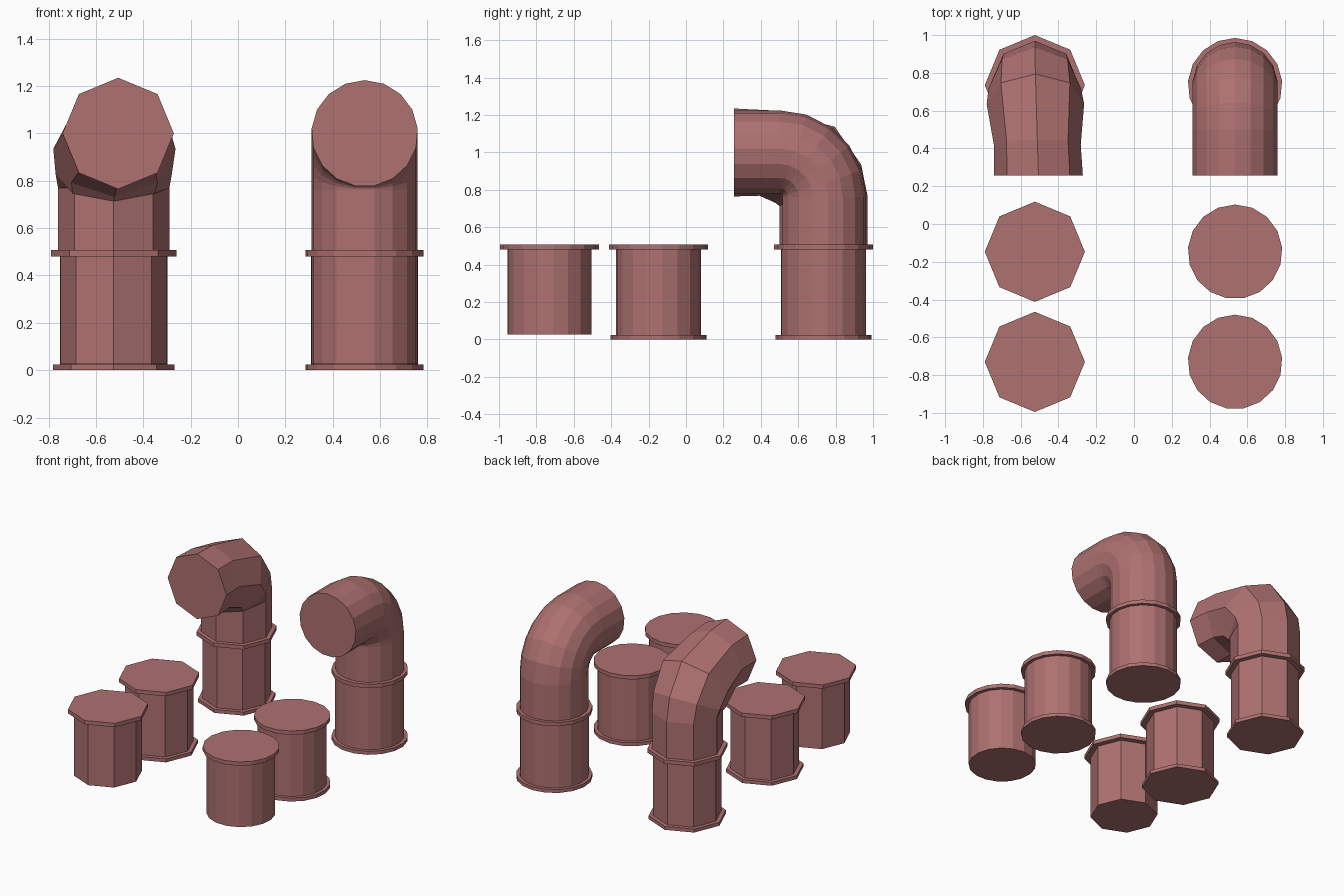
import bpy, bmesh, math
from mathutils import Vector

if "Cube" in bpy.data.objects:
    bpy.data.objects.remove(bpy.data.objects["Cube"])

mat = bpy.data.materials.new("dusty red")
mat.diffuse_color = (0.42, 0.165, 0.162, 1)
mat.use_nodes = True
mat.node_tree.nodes["Principled BSDF"].inputs["Base Color"].default_value = mat.diffuse_color


def sweep(name, sides, rings):
    """Closed tube through rings (x, y, z, radius, tilt); tilt 0 = facing up, 90 = facing front."""
    bm = bmesh.new()
    loops = []
    for x, y, z, r, tilt in rings:
        t = math.radians(tilt)
        out = Vector((0, math.cos(t), math.sin(t)))
        loop = []
        for i in range(sides):
            a = math.tau * i / sides
            p = Vector((x, y, z)) + out * (r * math.cos(a)) + Vector((-r * math.sin(a), 0, 0))
            loop.append(bm.verts.new(p))
        loops.append(loop)
    for a, b in zip(loops, loops[1:]):
        for i in range(sides):
            j = (i + 1) % sides
            bm.faces.new((a[i], a[j], b[j], b[i]))
    bm.faces.new(loops[0][::-1])
    bm.faces.new(loops[-1])
    bmesh.ops.recalc_face_normals(bm, faces=bm.faces)
    mesh = bpy.data.meshes.new(name)
    bm.to_mesh(mesh)
    bm.free()
    mesh.materials.append(mat)
    ob = bpy.data.objects.new(name, mesh)
    bpy.context.collection.objects.link(ob)
    return ob


def straight_pipe(name, sides, x, y, r, r_top, r_bottom, base):
    """Straight pipe with a top collar and, if base is set, a bottom collar."""
    rings = []
    if base:
        rings += [(x, y, 0, r_bottom, 0), (x, y, 0.025, r_bottom, 0), (x, y, 0.025, r, 0)]
    else:
        rings += [(x, y, 0.027, r, 0)]
    rings += [(x, y, 0.48, r, 0), (x, y, 0.48, r_top, 0), (x, y, 0.508, r_top, 0)]
    sweep(name, sides, rings)


# straight pipes: one row of three for each style
for label, sides, x, rt, rb in (("octagonal", 8, -0.525, 0.265, 0.256),
                                ("round", 17, 0.535, 0.25, 0.25)):
    straight_pipe(label + "_end_pipe", sides, x, -0.73, 0.225, rt, rb, False)
    straight_pipe(label + "_middle_pipe", sides, x, -0.147, 0.227, rt, rb, True)
    straight_pipe(label + "_elbow_base_pipe", sides, x, 0.735, 0.227, rt, rb, True)

# round elbow: regular quarter bend
rings = [(0.535, 0.738, 0.5, 0.225, 0)]
for k in range(6):
    t = math.radians(18 * k)
    rings.append((0.535, 0.5 + 0.238 * math.cos(t), 0.762 + 0.238 * math.sin(t), 0.225, 18 * k))
rings.append((0.535, 0.257, 1.0, 0.225, 90))
sweep("round_elbow", 17, rings)

# octagonal elbow: coarser bend, slightly swollen and skewed
sweep("octagonal_elbow", 8, [
    (-0.525, 0.735, 0.5, 0.235, 0),
    (-0.525, 0.735, 0.77, 0.235, 0),
    (-0.525, 0.718, 0.825, 0.245, 27),
    (-0.522, 0.635, 0.935, 0.258, 52),
    (-0.512, 0.42, 0.997, 0.23, 83),
    (-0.506, 0.257, 1.0, 0.235, 90),
])
